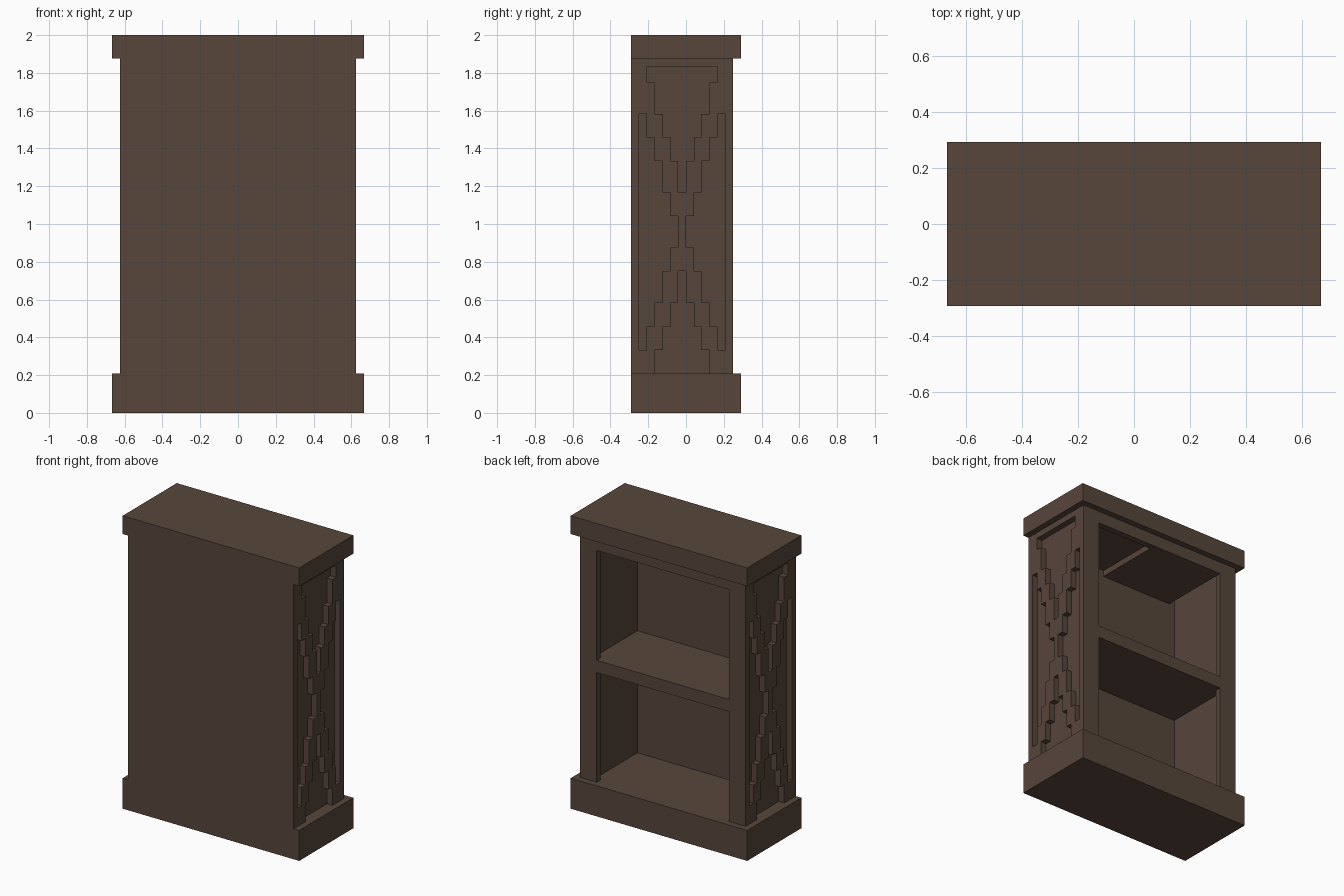
import bpy
from mathutils import Matrix

if "Cube" in bpy.data.objects:
    bpy.data.objects.remove(bpy.data.objects["Cube"])

U = 1 / 24  # building module: the cabinet is 48 modules tall

wood = bpy.data.materials.new("dark_wood")
wood.diffuse_color = (0.095, 0.061, 0.044, 1)
wood.use_nodes = True
wood.node_tree.nodes["Principled BSDF"].inputs["Base Color"].default_value = wood.diffuse_color


def add_object(name, mesh):
    mesh.materials.clear()
    mesh.materials.append(wood)
    obj = bpy.data.objects.new(name, mesh)
    bpy.context.collection.objects.link(obj)
    return obj


def box(name, x0, x1, y0, y1, z0, z1):
    """Axis-aligned board given in modules."""
    pts = [(x * U, y * U, z * U) for x in (x0, x1) for y in (y0, y1) for z in (z0, z1)]
    faces = [(0, 1, 3, 2), (4, 6, 7, 5), (0, 4, 5, 1), (2, 3, 7, 6), (0, 2, 6, 4), (1, 5, 7, 3)]
    mesh = bpy.data.meshes.new(name)
    mesh.from_pydata(pts, [], faces)
    return add_object(name, mesh)


def stepped(rows):
    """Right-hand stair outline from (half width, z low, z high) rows, going down."""
    return [p for w, low, high in rows for p in ((w, high), (w, low))]


def mirrored(side):
    """Close a right-hand outline with its mirror image."""
    return side + [(-w, z) for w, z in reversed(side)]


# Stepped cut-outs that leave a raised X; widths measured from the panel centre
top_cut = mirrored(stepped([(4.5, 42, 44), (3.5, 38, 42), (2.5, 35, 38), (1.5, 32, 35), (0.5, 28, 32)]))
bottom_cut = mirrored(stepped([(0.5, 14, 18), (1.5, 11, 14), (2.5, 8, 11), (3.5, 4.5, 8)]))
right_cut = [(5.5, 38)] + stepped([(4.5, 35, 38), (3.5, 32, 35), (2.5, 28, 32), (1.5, 25, 28),
                                   (0.5, 21, 25), (1.5, 18, 21), (2.5, 14, 18), (3.5, 11, 14),
                                   (4.5, 8, 11)]) + [(5.5, 8)]
left_cut = [(-w, z) for w, z in right_cut]
border = [(-6.5, 4), (6.5, 4), (6.5, 45), (-6.5, 45)]


def fretwork(name, x_mid):
    """Side plate one module thick with the stepped cut-outs."""
    curve = bpy.data.curves.new(name, "CURVE")
    curve.dimensions = "2D"
    curve.fill_mode = "BOTH"
    curve.extrude = U / 2
    for outline in (border, top_cut, bottom_cut, right_cut, left_cut):
        spline = curve.splines.new("POLY")
        spline.points.add(len(outline) - 1)
        for point, (w, z) in zip(spline.points, outline):
            point.co = ((w - 0.5) * U, z * U, 0, 1)
        spline.use_cyclic_u = True
    temp = bpy.data.objects.new(name + "_curve", curve)
    bpy.context.collection.objects.link(temp)
    graph = bpy.context.evaluated_depsgraph_get()
    mesh = bpy.data.meshes.new_from_object(temp.evaluated_get(graph))
    bpy.data.objects.remove(temp)
    # Stand the plate up: profile width along y, profile height along z
    mesh.transform(Matrix(((0, 0, 1, x_mid * U), (1, 0, 0, 0), (0, 1, 0, 0), (0, 0, 0, 1))))
    for poly in mesh.polygons:
        poly.use_smooth = False
    add_object(name, mesh)


# Plinth and cornice
box("base", -16, 16, -7, 7, 0, 5)
box("top", -16, 16, -7, 7, 45, 48)

# Closed face
box("closed_panel", -14, 14, -7, -6, 5, 45)

# Sides: inner wall, raised fretwork plate and stile, on both sides
for label, s in (("right", 1), ("left", -1)):
    box(label + "_wall", *sorted((13 * s, 14 * s)), -6, 6, 5, 45)
    fretwork(label + "_fretwork", 14.5 * s)
    box(label + "_stile", *sorted((12 * s, 13 * s)), 5, 6, 5, 45)

# Open face rails and shelf
box("top_rail", -12, 12, 5, 6, 43, 45)
box("shelf_rail", -12, 12, 5, 6, 23, 25)
box("shelf", -13, 13, -6, 5, 23, 25)

# Ceiling with a board under one half
box("ceiling", -13, 13, -6, 5, 44, 45)
box("ceiling_board", -12, 1, -6, 5, 43, 44)
